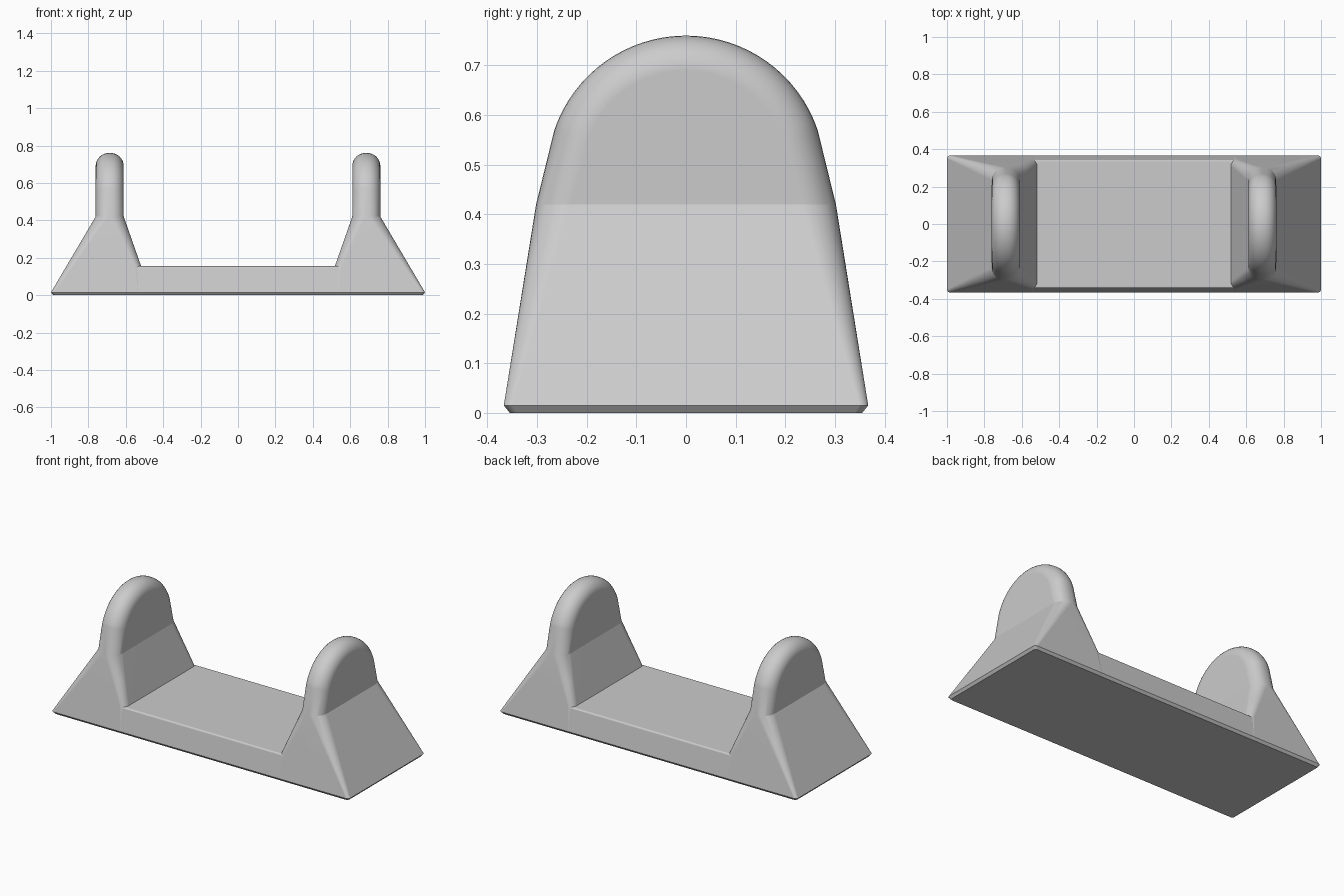
import bpy, bmesh
from math import sin, cos, pi, radians

cube = bpy.data.objects.get("Cube")
if cube:
    bpy.data.objects.remove(cube, do_unlink=True)

grey = bpy.data.materials.new("light_grey")
grey.use_nodes = True
colour = (0.6, 0.6, 0.6, 1)
grey.diffuse_color = colour
grey.node_tree.nodes["Principled BSDF"].inputs["Base Color"].default_value = colour

SHOULDER = 0.42
LIP = [(0, 0.012), (0.004, 0.004), (0.015, 0)]   # rounded bottom edge: height, inset


def lerp(z, z0, a, z1, b):
    t = min(max((z - z0) / (z1 - z0), 0), 1)
    return a + (b - a) * t


def lip(z):
    return lerp(z, 0, 0.012, 0.015, 0)


def outer_x(z):
    return lerp(z, 0.015, 1, SHOULDER, 0.761) - lip(z)


def inner_x(z):
    return lerp(z, 0.155, 0.518, SHOULDER, 0.611)


def half_depth(z):
    return lerp(z, 0.015, 0.367, SHOULDER, 0.302) - lip(z)


def make_object(name, bm):
    bmesh.ops.recalc_face_normals(bm, faces=bm.faces[:])
    mesh = bpy.data.meshes.new(name)
    bm.to_mesh(mesh)
    bm.free()
    mesh.materials.append(grey)
    ob = bpy.data.objects.new(name, mesh)
    bpy.context.collection.objects.link(ob)
    bpy.ops.object.select_all(action="DESELECT")
    ob.select_set(True)
    bpy.context.view_layer.objects.active = ob
    bpy.ops.object.shade_smooth_by_angle(angle=radians(18))
    weighted = ob.modifiers.new("even_shading", "WEIGHTED_NORMAL")
    weighted.keep_sharp = True
    return ob


def make_upright(name, side):
    # Outline stations: y, z and the inward direction
    leg = [(half_depth(z), z, -1, 0) for z in
           [h for h, _ in LIP] + [0.155, 0.29, SHOULDER]]
    start, steps = radians(18.7), 32
    arch = []
    for i in range(steps + 1):
        a = start + (pi - 2 * start) * i / steps
        arch.append((0.28 * cos(a), 0.48 + 0.28 * sin(a), -cos(a), -sin(a)))
    path = leg + arch + [(-y, z, -ny, nz) for y, z, ny, nz in reversed(leg)]

    # Rounded rim swept along the outline
    bm = bmesh.new()
    segs = 8
    rings = []
    for y, z, ny, nz in path:
        r = lerp(z, 0, 0.016, SHOULDER, 0.07)
        ring = []
        for face, sign, order in ((outer_x, -1, range(segs + 1)),
                                  (inner_x, 1, range(segs, -1, -1))):
            for k in order:
                a = pi / 2 * k / segs
                depth = r * (1 - sin(a))
                vz = z + nz * depth
                x = face(vz) + sign * r * (1 - cos(a))
                ring.append(bm.verts.new((side * x, y + ny * depth, vz)))
        rings.append(ring)
    for a, b in zip(rings, rings[1:]):
        for j in range(len(a) - 1):
            bm.faces.new((a[j], a[j + 1], b[j + 1], b[j]))

    # Flat cheeks, sloped below the shoulder and upright above it
    n = len(leg)
    for j in (0, -1):
        for i in range(n - 1):
            bm.faces.new((rings[i][j], rings[i + 1][j],
                          rings[-2 - i][j], rings[-1 - i][j]))
        bm.faces.new([ring[j] for ring in rings[n - 1:len(rings) - n + 1]])
    # Underside
    bm.faces.new(rings[0] + rings[-1][::-1])
    return make_object(name, bm)


def make_base():
    # Tapered slab with softened long edges, ends hidden in the uprights
    bm = bmesh.new()
    top = 0.155
    half = [(half_depth(z) - 0.0005, z) for z, _ in LIP]
    width = half_depth(top) - 0.0005
    c = 0.012
    for k in range(5):
        a = pi / 2 * k / 4
        half.append((width - c * (1 - cos(a)), top - c * (1 - sin(a))))
    outline = half + [(-y, z) for y, z in reversed(half)]
    ends = [[bm.verts.new((x, y, z)) for y, z in outline] for x in (-0.56, 0.56)]
    for i in range(len(outline)):
        j = (i + 1) % len(outline)
        bm.faces.new((ends[0][i], ends[0][j], ends[1][j], ends[1][i]))
    for end in ends:
        bm.faces.new(end)
    return make_object("base_slab", bm)


make_base()
make_upright("left_upright", 1)
make_upright("right_upright", -1)
